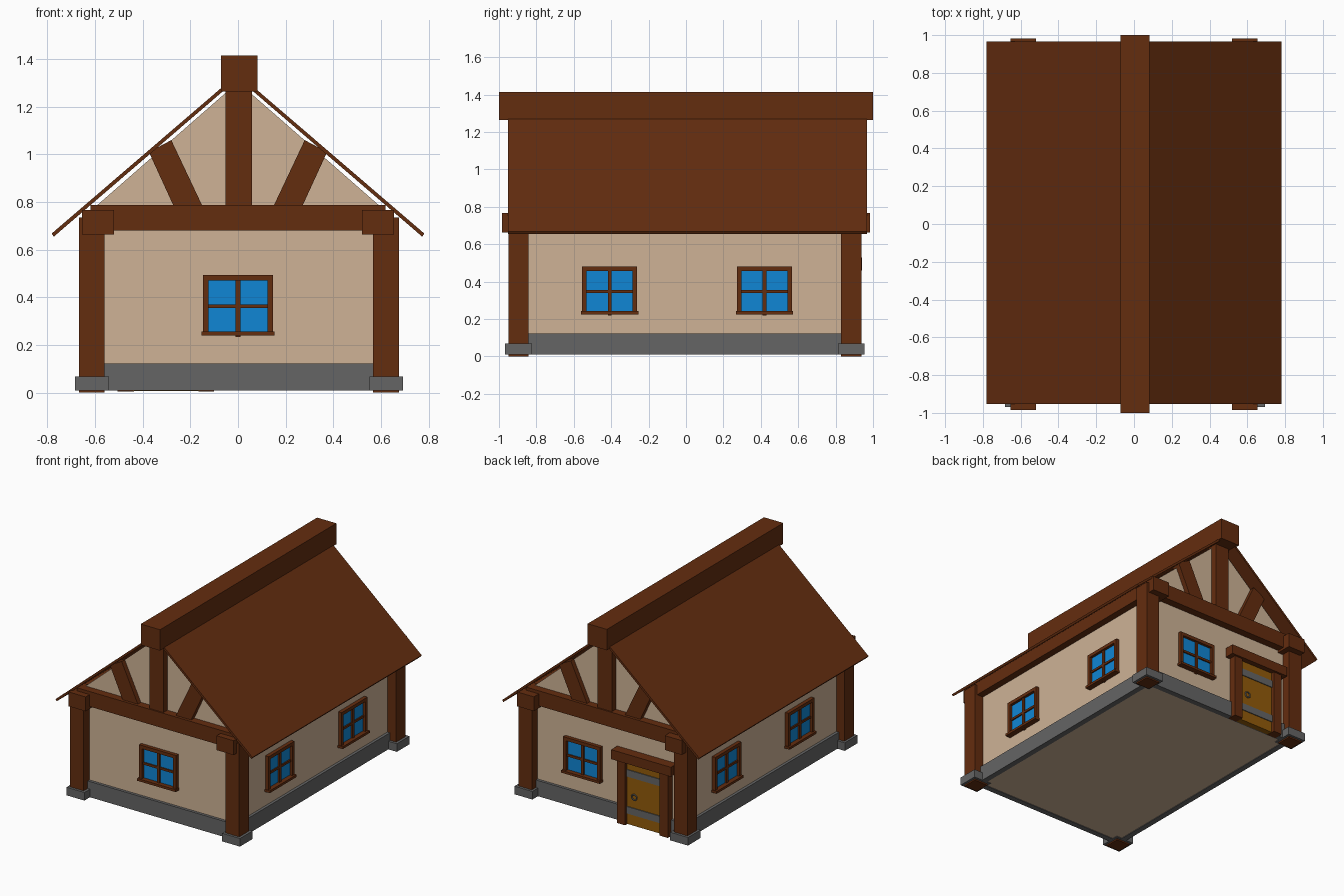
import bpy, bmesh, math
from mathutils import Matrix

if "Cube" in bpy.data.objects:
    bpy.data.objects.remove(bpy.data.objects["Cube"])


def mat(name, rgb):
    m = bpy.data.materials.new(name)
    m.diffuse_color = (*rgb, 1)
    m.use_nodes = True
    m.node_tree.nodes["Principled BSDF"].inputs["Base Color"].default_value = m.diffuse_color
    return m


WOOD = mat("dark brown wood", (0.127, 0.026, 0.0048))
PLASTER = mat("beige plaster", (0.62, 0.45, 0.305))
STONE = mat("grey stone", (0.13, 0.13, 0.13))
GLASS = mat("blue glass", (0.005, 0.24, 0.66))
DOOR = mat("ochre door wood", (0.29, 0.105, 0.003))


def finish(name, bm, material, matrix=Matrix()):
    bmesh.ops.recalc_face_normals(bm, faces=bm.faces)
    me = bpy.data.meshes.new(name)
    bm.to_mesh(me)
    bm.free()
    me.materials.append(material)
    ob = bpy.data.objects.new(name, me)
    ob.matrix_world = matrix
    bpy.context.collection.objects.link(ob)
    return ob


def boxes(name, ranges, material, matrix=Matrix()):
    """One object from boxes given as (x0, x1, y0, y1, z0, z1)."""
    bm = bmesh.new()
    for x0, x1, y0, y1, z0, z1 in ranges:
        m = Matrix.Translation(((x0 + x1) / 2, (y0 + y1) / 2, (z0 + z1) / 2))
        m = m @ Matrix.Diagonal((x1 - x0, y1 - y0, z1 - z0, 1))
        bmesh.ops.create_cube(bm, size=1, matrix=m)
    return finish(name, bm, material, matrix)


def prism(name, profile, y0, y1, material):
    """Extrude an x-z profile along y."""
    bm = bmesh.new()
    f = bm.faces.new([bm.verts.new((x, y0, z)) for x, z in profile])
    ext = bmesh.ops.extrude_face_region(bm, geom=[f])["geom"]
    vs = [v for v in ext if isinstance(v, bmesh.types.BMVert)]
    bmesh.ops.translate(bm, verts=vs, vec=(0, y1 - y0, 0))
    return finish(name, bm, material)


# Plaster body with both gables, and the stone plinth around it
FRONT, BACK, SIDE = -0.885, 0.872, 0.605
prism("walls", [(-SIDE, 0.014), (SIDE, 0.014), (SIDE, 0.775), (0.05, 1.26),
                (-0.05, 1.26), (-SIDE, 0.775)], FRONT, BACK, PLASTER)
p = 0.02
boxes("stone_plinth", [
    (-SIDE - p, SIDE + p, FRONT - p, FRONT + p, 0.01, 0.122),
    (-SIDE - p, SIDE + p, BACK - p, BACK + p, 0.01, 0.122),
    (-SIDE - p, -SIDE + p, FRONT + p, BACK - p, 0.01, 0.122),
    (SIDE - p, SIDE + p, FRONT + p, BACK - p, 0.01, 0.122)], STONE)

# Corner posts on stone footings
for xn, x0, x1 in (("left", -0.668, -0.56), ("right", 0.567, 0.675)):
    for yn, y0, y1 in (("front", -0.95, -0.842), ("back", 0.83, 0.937)):
        boxes(f"{yn}_{xn}_post", [(x0, x1, y0, y1, 0, 0.735)], WOOD)
        boxes(f"{yn}_{xn}_footing",
              [(x0 - 0.016, x1 + 0.018, y0 - 0.018, y1 + 0.018, 0.01, 0.068)], STONE)

# Roof slopes, ridge beam and eave beams
for n, s in (("left", -1), ("right", 1)):
    prism(f"{n}_roof", [(s * 0.782, 0.668), (s * 0.04, 1.305),
                        (s * 0.04, 1.285), (s * 0.773, 0.655)], -0.953, 0.967, WOOD)
    boxes(f"{n}_eave_beam", [tuple(sorted((s * 0.52, s * 0.655)))
                             + (-0.985, 0.983, 0.663, 0.766)], WOOD)
boxes("ridge_beam", [(-0.072, 0.081, -1, 1, 1.265, 1.415)], WOOD)

# Gable timbers: tie beam, king post and two braces at each end
for n, wall, out in (("front", FRONT, -1), ("back", BACK, 1)):
    def span(depth):
        return tuple(sorted((wall - out * 0.03, wall + out * depth)))
    boxes(f"{n}_tie_beam", [(-0.62, 0.62, *span(0.055), 0.68, 0.788)], WOOD)
    boxes(f"{n}_king_post", [(-0.053, 0.059, *span(0.045), 0.78, 1.27)], WOOD)
    for sn, s in (("left", -1), ("right", 1)):
        prism(f"{n}_{sn}_brace", [(s * 0.15, 0.785), (s * 0.271, 0.785),
                                  (s * 0.374, 1.01), (s * 0.28, 1.06)],
              *span(0.035), WOOD)


# Window, built facing -y with its wall plane at local y = 0
def window(name, x, y, turn, z0):
    m = Matrix.Translation((x, y, z0)) @ Matrix.Rotation(math.radians(turn), 4, "Z")
    w, h, t, d = 0.147, 0.255, 0.024, -0.026
    boxes(f"{name}_frame", [
        (-w, -w + t, d, 0.01, 0.01, h), (w - t, w, d, 0.01, 0.01, h),
        (-w + t, w - t, d, 0.01, h - t, h),
        (-w - 0.006, w + 0.006, d - 0.014, 0.01, 0, 0.017)], WOOD, m)
    boxes(f"{name}_bars", [(-0.01, 0.01, -0.018, 0.01, -0.006, h - t),
                           (-w + t, w - t, -0.016, 0.01, 0.115, 0.131)], WOOD, m)
    boxes(f"{name}_glass", [(-w + t, w - t, -0.007, 0.001, 0.015, h - t)], GLASS, m)


window("front_window", 0, FRONT, 0, 0.24)
window("back_window", 0.2, BACK, 180, 0.24)
for n, s in (("left", -1), ("right", 1)):
    for yn, y in (("front", -0.408), ("back", 0.42)):
        window(f"{n}_{yn}_window", s * SIDE, y, s * 90, 0.225)

# Back door with frame, iron bands and ring handle
boxes("door_panel", [(-0.44, -0.162, BACK - 0.01, BACK + 0.032, 0.008, 0.465)], DOOR)
boxes("door_frame", [(-0.505, -0.437, BACK - 0.01, BACK + 0.055, 0.006, 0.465),
                     (-0.165, -0.1, BACK - 0.01, BACK + 0.055, 0.006, 0.465),
                     (-0.54, -0.065, BACK - 0.01, BACK + 0.07, 0.46, 0.528)], WOOD)
boxes("door_bands", [(-0.437, -0.165, BACK + 0.02, BACK + 0.038, z, z + 0.05)
                     for z in (0.085, 0.35)], STONE)
bpy.ops.mesh.primitive_torus_add(
    major_segments=12, minor_segments=6, major_radius=0.02, minor_radius=0.005,
    location=(-0.225, BACK + 0.037, 0.215), rotation=(math.pi / 2, 0, 0))
ring = bpy.context.object
ring.name = "door_ring"
ring.data.materials.append(STONE)
